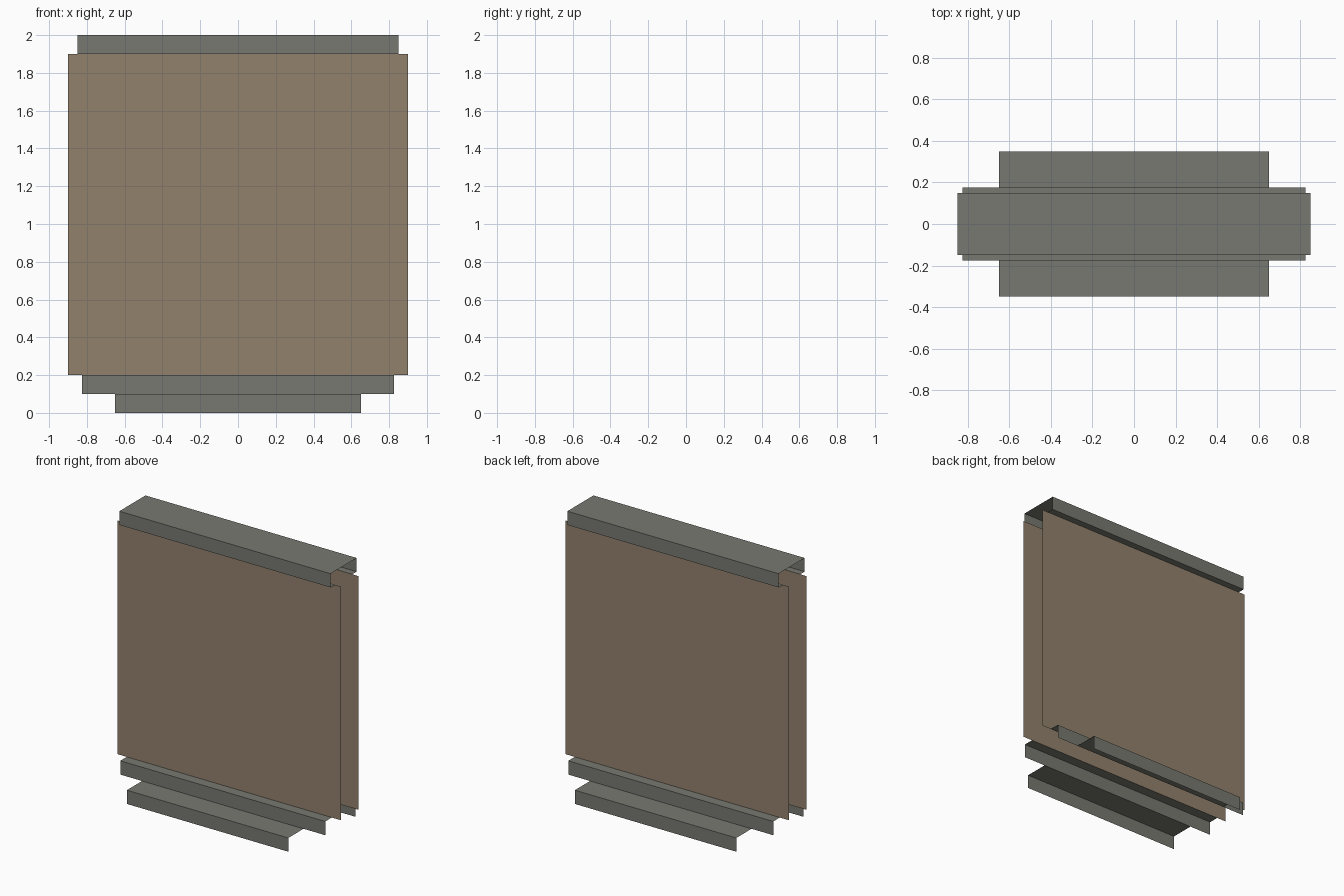
import bpy
import bmesh

if "Cube" in bpy.data.objects:
    bpy.data.objects.remove(bpy.data.objects["Cube"])


def material(name, rgb):
    m = bpy.data.materials.new(name)
    m.diffuse_color = (*rgb, 1.0)
    m.use_nodes = True
    m.node_tree.nodes["Principled BSDF"].inputs["Base Color"].default_value = m.diffuse_color
    return m


GREY = material("stone grey", (0.188, 0.191, 0.165))
TAN = material("panel tan", (0.287, 0.220, 0.150))


def sheet(name, half_x, profile, mat):
    """Open (y, z) profile swept along x, with both ends left open."""
    bm = bmesh.new()
    rows = [[bm.verts.new((x, y, z)) for x in (-half_x, half_x)] for y, z in profile]
    for a, b in zip(rows, rows[1:]):
        bm.faces.new((a[0], a[1], b[1], b[0]))
    mesh = bpy.data.meshes.new(name)
    bm.to_mesh(mesh)
    bm.free()
    mesh.materials.append(mat)
    obj = bpy.data.objects.new(name, mesh)
    bpy.context.collection.objects.link(obj)


# Matching front and back halves of the hollow stepped shell
for side, s in (("front", -1), ("back", 1)):
    def half(name, half_x, profile, mat):
        pts = [(s * y, z) for y, z in profile]
        # reverse the back half so its normals also point outward
        sheet(f"{side}_{name}", half_x, pts if s < 0 else pts[::-1], mat)

    # plinth wall and ledge
    half("lower_step", 0.65, [(0.35, 0.0), (0.35, 0.1), (0.175, 0.1)], GREY)
    # second step wall and ledge
    half("upper_step", 0.825, [(0.175, 0.1), (0.175, 0.2), (0.1, 0.2)], GREY)
    # large upright face
    half("panel", 0.9, [(0.1, 0.2), (0.1, 1.9)], TAN)

# Overhanging cap: ledge, wall, top, wall, ledge
sheet("cap", 0.85, [(-0.1, 1.9), (-0.15, 1.9), (-0.15, 2.0),
                    (0.15, 2.0), (0.15, 1.9), (0.1, 1.9)], GREY)
